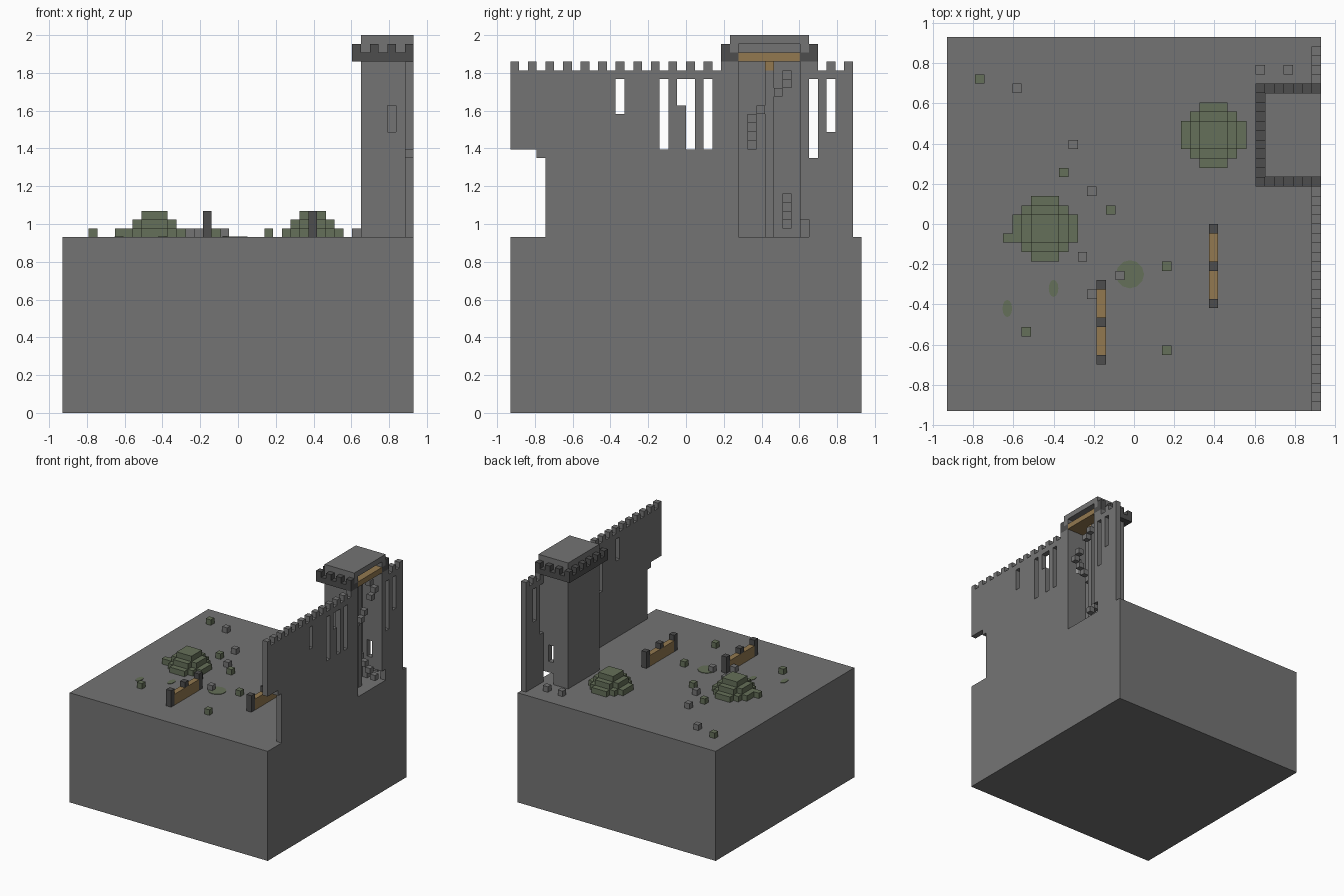
import bpy, bmesh
from mathutils import Vector

U = 2 / 43          # one block
G = 20              # ground level in blocks

cube = bpy.data.objects.get("Cube")
if cube:
    bpy.data.objects.remove(cube, do_unlink=True)


def material(name, r, g, b):
    m = bpy.data.materials.new(name)
    m.use_nodes = True
    m.diffuse_color = (r, g, b, 1)
    m.node_tree.nodes["Principled BSDF"].inputs["Base Color"].default_value = (r, g, b, 1)
    return m


STONE = material("grey stone", 0.175, 0.175, 0.175)
DARK = material("dark stone", 0.075, 0.075, 0.075)
WOOD = material("oak wood", 0.29, 0.19, 0.08)
MOSS = material("moss green", 0.13, 0.16, 0.10)


def add_object(name, bm, mat):
    mesh = bpy.data.meshes.new(name)
    bm.to_mesh(mesh)
    bm.free()
    if mat:
        mesh.materials.append(mat)
    ob = bpy.data.objects.new(name, mesh)
    bpy.context.collection.objects.link(ob)
    return ob


def boxes(name, mat, spans):
    """One object from (low corner, high corner) pairs on the block grid."""
    bm = bmesh.new()
    for low, high in spans:
        lo, hi = Vector(low), Vector(high)
        verts = bmesh.ops.create_cube(bm, size=1)["verts"]
        for v in verts:
            for a in range(3):
                v.co[a] = (hi[a] if v.co[a] > 0 else lo[a]) * U
            v.co.x -= 20 * U
            v.co.y -= 20 * U
    return add_object(name, bm, mat)


def cell(i, j, k=G, h=1):
    return (i, j, k), (i + 1, j + 1, k + h)


def cut(ob, low, high):
    """Carve a box out of an object and bake the result."""
    cutter = boxes("cutter", None, [(low, high)])
    cutter.hide_render = True
    mod = ob.modifiers.new("cut", "BOOLEAN")
    mod.operation, mod.solver, mod.object = "DIFFERENCE", "EXACT", cutter
    deps = bpy.context.evaluated_depsgraph_get()
    baked = bpy.data.meshes.new_from_object(ob.evaluated_get(deps))
    ob.modifiers.clear()
    ob.data = baked
    bpy.data.objects.remove(cutter, do_unlink=True)


# Ground block
boxes("ground_block", STONE, [((0, 0, 0), (40, 40, G))])

# Curtain wall with slits and a broken front corner
long_wall = boxes("long_wall", STONE, [((39, 0, G), (40, 25, 39))])
short_wall = boxes("short_wall", STONE, [((39, 34, G), (40, 39, 39))])
for j, low in ((12, 34), (17, 30), (19, 35), (20, 30), (22, 30)):
    cut(long_wall, (38, j, low), (41, j + 1, 38))
for j, low in ((34, 29), (36, 32)):
    cut(short_wall, (38, j, low), (41, j + 1, 38))
cut(long_wall, (38, -1, 19), (41, 3, 30))
cut(long_wall, (38, 2, 19), (41, 4, 29))
boxes("wall_merlons", STONE,
      [cell(39, j, 39) for j in range(0, 39, 2) if not 25 <= j < 34])

# Tower shell, open on the outer side, with windows and a doorway
tower = boxes("tower_shell", STONE, [((34, 25, G), (40, 34, 40))])
cut(tower, (36, 26, 19), (41, 33, 41))
cut(tower, (37, 24, 32), (38, 26.5, 35))
cut(tower, (37, 32.5, 24), (38, 35, 27))
cut(tower, (37, 32.5, 19), (41, 35, 22))

# Tower roof and parapet
roof = boxes("tower_roof", STONE, [((34, 25, 41), (40, 34, 43))])
cut(roof, (36, 26, 40), (41, 33, 42))
ring = boxes("parapet_ring", DARK, [((33, 24, 40), (40, 35, 41))])
cut(ring, (36, 26, 39), (41, 33, 42))
boxes("parapet_merlons", DARK,
      [cell(i, j, 41) for j in (24, 34) for i in range(33, 40, 2)]
      + [cell(33, j, 41) for j in range(26, 34, 2)])
boxes("upper_floor", WOOD, [((36, 26, 40), (40, 33, 41))])

# Spiral stair around a central pillar
boxes("stair_pillar", STONE, [cell(37, 29, G, 19)])
boxes("pillar_head", WOOD, [cell(37, 29, 39)])
loop = ([(i, 31) for i in range(39, 35, -1)] + [(35, j) for j in range(31, 27, -1)]
        + [(i, 27) for i in range(35, 39)] + [(39, j) for j in range(27, 31)])
steps = [cell(*loop[n % 16], 21 + n) for n in range(18)
         if loop[n % 16][0] > 35 and loop[n % 16] != (39, 29)]
boxes("stair_steps", STONE, steps)


# Stepped round bushes
def bush(name, i, j):
    spans = []
    for level, sizes in enumerate((((7, 3), (5, 5), (3, 7)), ((5, 3), (3, 5)), ((3, 3),))):
        for w, d in sizes:
            spans.append(((i - w / 2, j - d / 2, G + level),
                          (i + w / 2, j + d / 2, G + level + 1)))
    boxes(name, MOSS, spans)


bush("left_bush", 10.5, 19.5)
bush("right_bush", 28.5, 29.5)

# Loose blocks
boxes("moss_blocks", MOSS, [cell(i, j) for i, j in (
    (3, 35), (12, 25), (17, 21), (23, 15), (23, 6), (8, 8), (6, 18))])
boxes("loose_stones", STONE, [cell(i, j) for i, j in (
    (7, 34), (13, 28), (15, 23), (14, 16), (18, 14), (15, 12), (33, 36), (36, 36))])

# Fences
for name, i, j in (("left_fence", 16, 5), ("right_fence", 28, 11)):
    boxes(name + "_rail", WOOD, [((i, j + 1, G), (i + 1, j + 8, G + 2))])
    boxes(name + "_posts", DARK, [cell(i, j, G, 3), cell(i, j + 8, G, 3), cell(i, j + 4, G + 2)])

# Thin moss patches on the ground
for name, x, y, rx, ry in (("large_moss_patch", -0.02, -0.25, 0.07, 0.07),
                           ("middle_moss_patch", -0.40, -0.32, 0.024, 0.043),
                           ("small_moss_patch", -0.63, -0.42, 0.024, 0.043)):
    bm = bmesh.new()
    bmesh.ops.create_cone(bm, cap_ends=True, segments=12, radius1=1, radius2=1, depth=0.004)
    for v in bm.verts:
        v.co = Vector((x + v.co.x * rx, y + v.co.y * ry, G * U + 0.002 + v.co.z))
    add_object(name, bm, MOSS)
